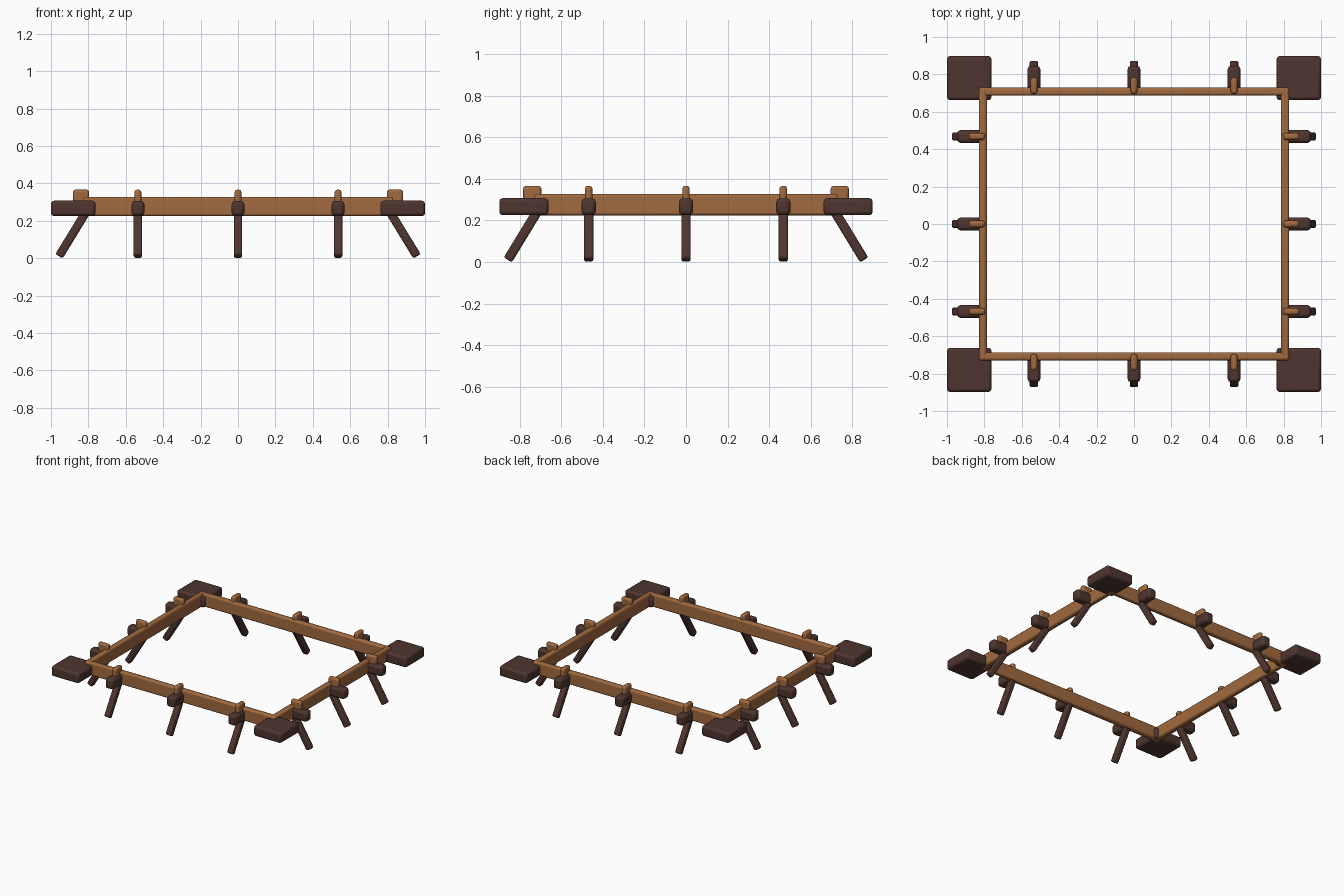
import bpy
from math import atan2, hypot, pi
from mathutils import Matrix, Vector

cube = bpy.data.objects.get("Cube")
if cube:
    bpy.data.objects.remove(cube, do_unlink=True)


def material(name, color):
    mat = bpy.data.materials.new(name)
    mat.use_nodes = True
    mat.diffuse_color = color
    mat.node_tree.nodes["Principled BSDF"].inputs["Base Color"].default_value = color
    return mat


WOOD = material("warm wood", (0.36, 0.145, 0.05, 1))
DARK = material("dark wood", (0.078, 0.036, 0.029, 1))

RAIL_X, RAIL_Y = 0.808, 0.708   # rail centre lines
RAIL_T = 0.043                  # rail thickness


def box(name, size, matrix, mat, bevel):
    """Rounded box placed by a rigid matrix."""
    bpy.ops.mesh.primitive_cube_add(size=1)
    ob = bpy.context.object
    ob.name = name
    ob.data.name = name
    ob.data.transform(Matrix.Diagonal((*size, 1)))
    ob.matrix_world = matrix
    ob.data.materials.append(mat)
    mod = ob.modifiers.new("rounded edges", "BEVEL")
    mod.width = bevel
    mod.segments = 2
    bpy.ops.object.shade_smooth_by_angle(angle=0.6)
    return ob


def span(name, low, high, frame, mat, bevel):
    """Rounded box between two corners, given in a local frame."""
    low, high = Vector(low), Vector(high)
    return box(name, high - low, frame @ Matrix.Translation((low + high) / 2), mat, bevel)


def support(side, number, frame):
    """Block, cap and splayed leg; local +x points out of the frame."""
    tag = f"{side}_{number}"
    span(f"{tag}_block", (0.0, -0.034, 0.225), (0.138, 0.034, 0.306), frame, DARK, 0.018)
    span(f"{tag}_cap", (-0.012, -0.018, 0.29), (0.075, 0.018, 0.366), frame, WOOD, 0.013)
    foot, top = Vector((0.149, 0, 0.01)), Vector((0.005, 0, 0.246))
    way = foot - top
    tilt = Matrix.Rotation(atan2(-way.x, -way.z) + pi, 4, "Y")
    length = hypot(way.x, way.z)
    box(f"{tag}_leg", (0.046, 0.045, length),
        frame @ Matrix.Translation((foot + top) / 2) @ tilt, DARK, 0.01)


# Four sides: a rail with three supports each
sides = [("left", 0, RAIL_X, RAIL_Y, 0.468), ("back", 1, RAIL_Y, RAIL_X, 0.535),
         ("right", 2, RAIL_X, RAIL_Y, 0.468), ("front", 3, RAIL_Y, RAIL_X, 0.535)]
half = RAIL_T / 2
for side, turn, distance, reach, spacing in sides:
    frame = Matrix.Rotation(turn * pi / 2, 4, "Z") @ Matrix.Translation((distance, 0, 0))
    end = reach + half
    span(f"{side}_rail", (-half, -end, 0.224), (half, end, 0.327), frame, WOOD, 0.012)
    for i in (-1, 0, 1):
        support(side, i + 2, frame @ Matrix.Translation((0, i * spacing, 0)))

# Corner slabs
for sx, x_name in ((1, "left"), (-1, "right")):
    for sy, y_name in ((1, "back"), (-1, "front")):
        spot = Matrix.Translation((sx * 0.881, sy * 0.78, 0.266))
        box(f"{y_name}_{x_name}_corner_slab", (0.238, 0.236, 0.082), spot, DARK, 0.016)
